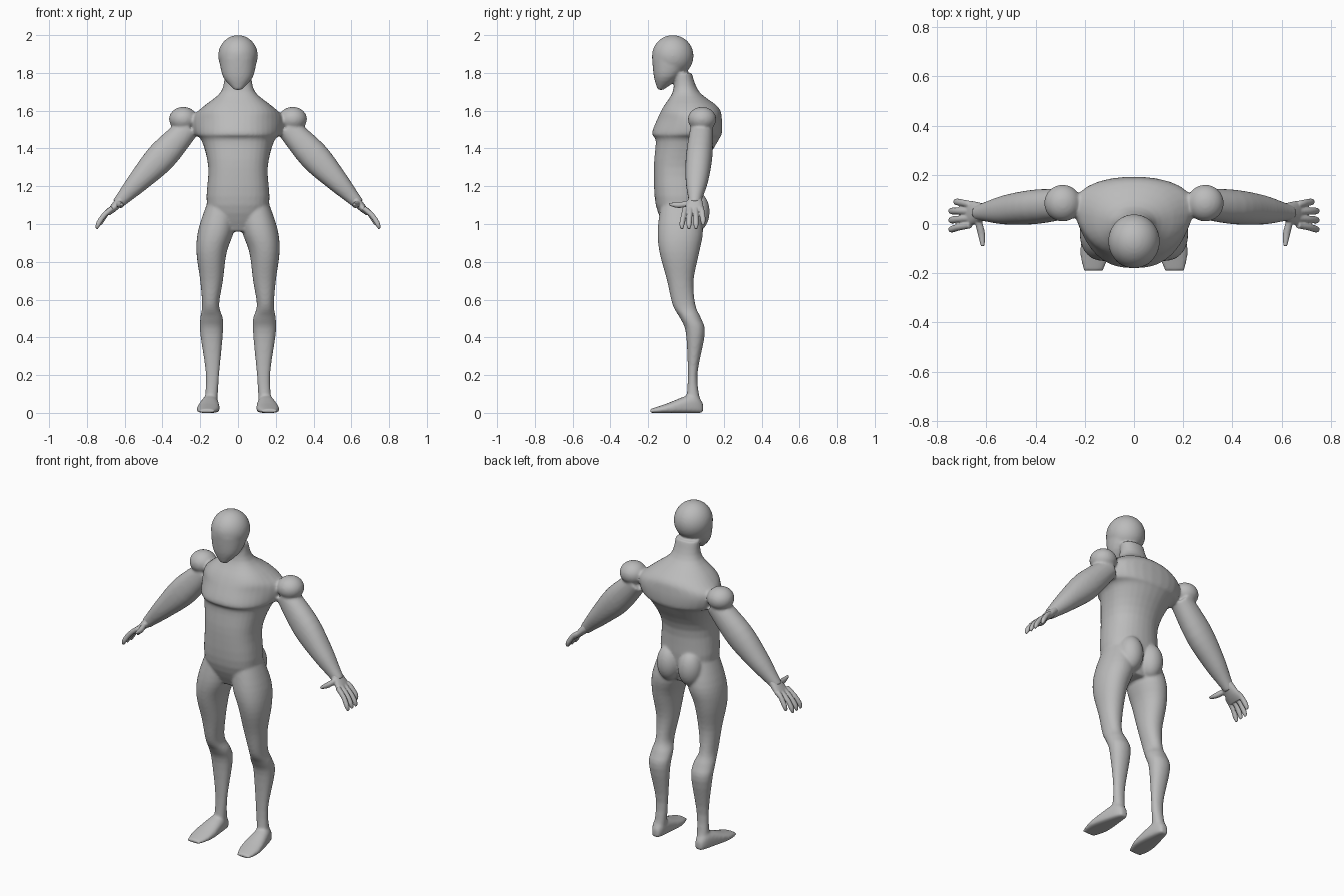
import bpy
import bmesh
from math import cos, sin, tau
from mathutils import Matrix, Vector

cube = bpy.data.objects.get("Cube")
if cube:
    bpy.data.objects.remove(cube, do_unlink=True)

colour = (0.5, 0.5, 0.5, 1)
grey = bpy.data.materials.new("plain_grey")
grey.use_nodes = True
grey.diffuse_color = colour
grey.node_tree.nodes["Principled BSDF"].inputs["Base Color"].default_value = colour

X, Y, Z = Matrix.Identity(3)
ACROSS = (X + Z).normalized()   # across a sloping arm
SIDES = {"left": 1, "right": -1}


def smooth_rows(rows, steps=4):
    """Fill in rows along a smooth curve through the given ones."""
    rows = [Vector(row) for row in rows]
    padded = [rows[0], *rows, rows[-1]]
    result = []
    for a, b, c, d in zip(padded, padded[1:], padded[2:], padded[3:]):
        for step in range(steps):
            t = step / steps
            middle = b.lerp(c, t)
            before = a.lerp(b, t + 1).lerp(middle, (t + 1) / 2)
            after = middle.lerp(c.lerp(d, t - 1), t / 2)
            result.append(before.lerp(after, t))
    return result + rows[-1:]


def power(value, squareness):
    size = abs(value) ** (2 / squareness)
    return size if value > 0 else -size


def loft(bm, rows, u, v, side=1, front=2.2, count=32):
    """Skin rings of (x, y, z, half u, half v, front taper)."""
    part = bmesh.new()
    rings = []
    for x, y, z, half_u, half_v, taper in smooth_rows(rows):
        ring = []
        for k in range(count):
            angle = tau * (k + 0.5) / count
            squareness = front if sin(angle) < 0 else 2.1
            s = power(cos(angle), squareness)
            t = power(sin(angle), squareness)
            s *= 1 - taper * (1 - t) / 2
            point = Vector((x, y, z)) + u * half_u * s + v * half_v * t
            point.x *= side
            ring.append(part.verts.new(point))
        rings.append(ring)
    for low, high in zip(rings, rings[1:]):
        for k in range(count):
            part.faces.new((low[k - 1], low[k], high[k], high[k - 1]))
    part.faces.new(rings[0])
    part.faces.new(rings[-1])
    bmesh.ops.recalc_face_normals(part, faces=part.faces)
    mesh = bpy.data.meshes.new("part")
    part.to_mesh(mesh)
    part.free()
    bm.from_mesh(mesh)
    bpy.data.meshes.remove(mesh)


def ellipsoid(bm, centre, radii):
    matrix = Matrix.Translation(centre) @ Matrix.Diagonal((*radii, 1))
    bmesh.ops.create_uvsphere(bm, u_segments=32, v_segments=20, radius=1, matrix=matrix)


def upright_row(z, inner, outer, front, back, taper=0):
    return ((inner + outer) / 2, (front + back) / 2, z,
            (outer - inner) / 2, (back - front) / 2, taper)


def arm_row(x, thickness, depth):
    """A ring on the straight line from shoulder to knuckles."""
    return (x, 0.11 - 0.1 * x, 1.79 - 1.07 * x, thickness, depth, 0)


def tube(bm, points, radius, u, v, side):
    """A finger that narrows only at its tip."""
    rows = [(*point, radius, radius, 0) for point in points]
    rows[-1] = (*points[-1], radius / 2, radius / 2, 0)
    loft(bm, rows, u, v, side)


def fuse(bm, name, voxel, iterations):
    """Turn overlapping parts into one smooth skin."""
    mesh = bpy.data.meshes.new(name)
    bm.to_mesh(mesh)
    bm.free()
    mesh.materials.append(grey)
    mesh.shade_smooth()
    obj = bpy.data.objects.new(name, mesh)
    bpy.context.collection.objects.link(obj)
    remesh = obj.modifiers.new("skin", "REMESH")
    remesh.mode = "VOXEL"
    remesh.voxel_size = voxel
    remesh.use_smooth_shade = True
    relax = obj.modifiers.new("relax", "SMOOTH")
    relax.factor = 0.5
    relax.iterations = iterations


# Torso and neck: z, half width, front y, back y; wide rings taper forwards
torso = [(0.96, 0.1, -0.1, 0.05), (1.1, 0.17, -0.16, 0.09),
         (1.3, 0.16, -0.17, 0.1), (1.44, 0.21, -0.16, 0.17),
         (1.48, 0.28, -0.18, 0.19), (1.56, 0.3, -0.15, 0.19),
         (1.62, 0.2, -0.12, 0.17), (1.7, 0.09, -0.07, 0.07),
         (1.8, 0.07, -0.06, 0.03)]
body = bmesh.new()
loft(body, [upright_row(z, -w, w, front, back, 3 * max(0, w - 0.15))
            for z, w, front, back in torso], X, Y, front=2.6)

# Round skull over a face that narrows to the chin
face = [(1.71, 0.02, -0.15, -0.12), (1.78, 0.08, -0.17, -0.03), (1.88, 0.1, -0.18, 0.04)]
loft(body, [upright_row(z, -w, w, front, back) for z, w, front, back in face], X, Y)
ellipsoid(body, (0, -0.07, 1.89), (0.105, 0.11, 0.11))

# Leg: z, inner x, outer x, front y, back y
leg = [(0.04, 0.11, 0.18, 0, 0.08), (0.2, 0.1, 0.17, 0.01, 0.06),
       (0.42, 0.08, 0.2, 0, 0.1), (0.5, 0.08, 0.2, -0.03, 0.08),
       (0.57, 0.1, 0.19, -0.07, 0.05), (0.7, 0.08, 0.2, -0.1, 0.04),
       (0.85, 0.06, 0.22, -0.14, 0.07), (0.97, 0.02, 0.21, -0.15, 0.09),
       (1.12, 0.01, 0.16, -0.13, 0.06)]
# Foot: y, half width, height; the toes turn slightly out
foot = [(0.09, 0.02, 0.05), (0.04, 0.04, 0.1), (-0.1, 0.06, 0.05), (-0.19, 0.04, 0.02)]
# Arm and palm: x, half thickness, half depth
arm = [(0.26, 0.06, 0.06), (0.4, 0.08, 0.07), (0.52, 0.06, 0.06),
       (0.6, 0.04, 0.04), (0.64, 0.03, 0.03)]
palm = [(0.6, 0.03, 0.03), (0.66, 0.02, 0.05), (0.69, 0.01, 0.05)]

for side in SIDES.values():
    loft(body, [upright_row(*row) for row in leg], X, Y, side)
    loft(body, [(0.15 - 0.08 * y, y, h / 2, w, h / 2, 0) for y, w, h in foot],
         X, Z, side, front=4)
    loft(body, [arm_row(*row) for row in arm], ACROSS, Y, side)
    # Shoulder cap and buttock
    ellipsoid(body, (0.29 * side, 0.085, 1.555), (0.075, 0.075, 0.065))
    ellipsoid(body, (0.07 * side, 0.055, 1.065), (0.07, 0.07, 0.105))
fuse(body, "body", 0.007, 8)

# Hands: flat palm, thumb pointing forwards and four fingers curling down
for name, side in SIDES.items():
    hand = bmesh.new()
    loft(hand, [arm_row(*row) for row in palm], ACROSS, Y, side)
    thumb = [(0.635, 0.02, 1.11), (0.62, -0.04, 1.1), (0.615, -0.09, 1.105)]
    tube(hand, thumb, 0.015, X, Z, side)
    for finger in range(4):
        base, tip = 0.08 - 0.028 * finger, 0.09 - 0.037 * finger
        cut = 0.02 if finger == 0 else 0
        path = [(0.665, base, 1.085), (0.71 - cut, (base + tip) / 2, 1.045 + cut),
                (0.74 - cut, tip, 1 + cut), (0.75 - cut, tip, 0.975 + cut)]
        tube(hand, path, 0.0135, ACROSS, Y, side)
    fuse(hand, name + "_hand", 0.004, 3)
